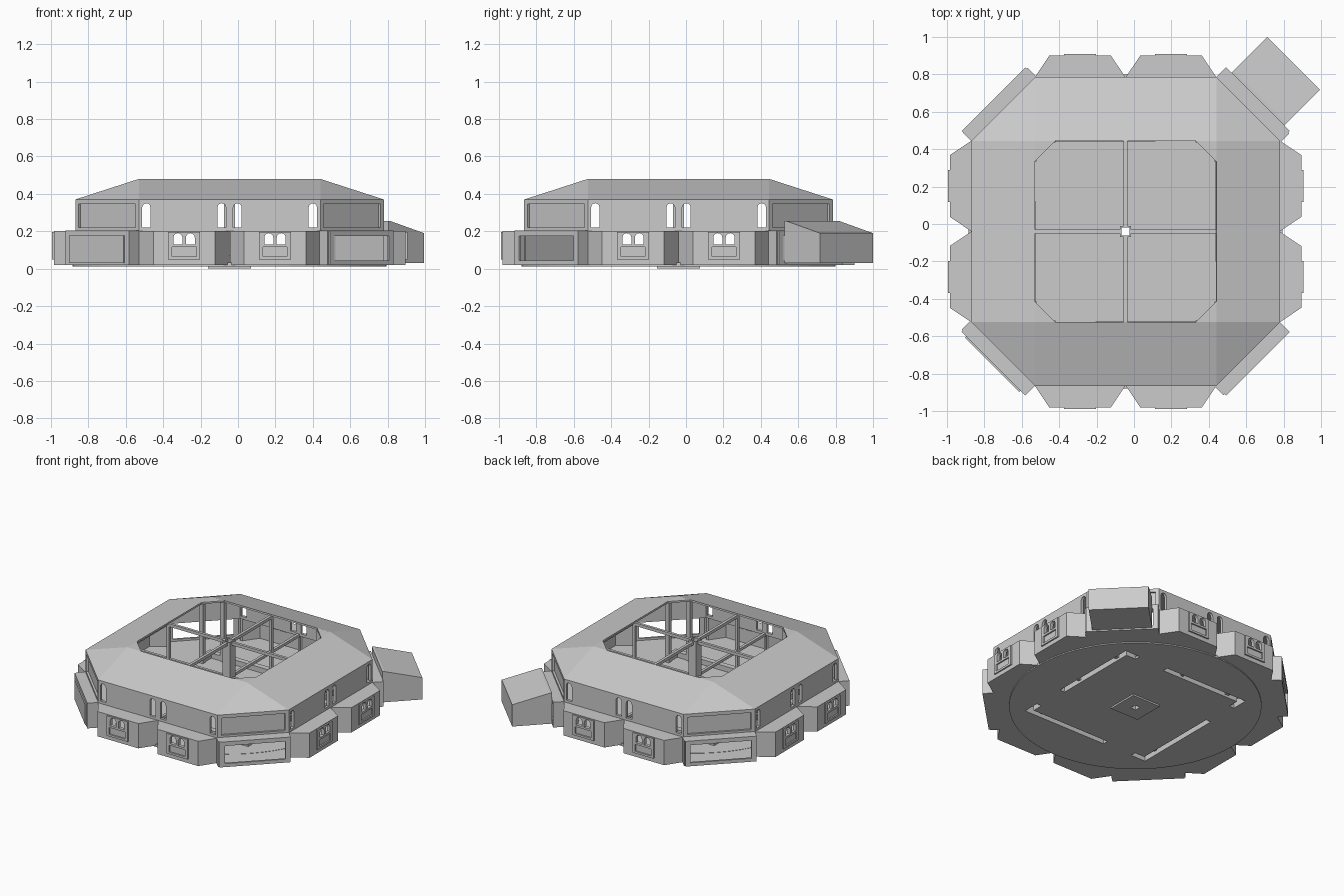
import bpy, bmesh
from math import pi, sin, cos, radians
from mathutils import Matrix

if "Cube" in bpy.data.objects:
    bpy.data.objects.remove(bpy.data.objects["Cube"])

CENTRE = Matrix.Translation((-0.045, -0.04, 0))
GREY = (0.6, 0.6, 0.6, 1)
plaster = bpy.data.materials.new("plain_grey")
plaster.use_nodes = True
plaster.diffuse_color = GREY
plaster.node_tree.nodes["Principled BSDF"].inputs["Base Color"].default_value = GREY


def turn(deg):
    return CENTRE @ Matrix.Rotation(radians(deg), 4, 'Z')


def add_object(name, mesh, matrix):
    ob = bpy.data.objects.new(name, mesh)
    bpy.context.scene.collection.objects.link(ob)
    ob.matrix_world = matrix
    mesh.materials.clear()
    mesh.materials.append(plaster)
    return ob


def sheet(name, loops, thick, matrix, open_bottom=False):
    """Extruded flat outline; every loop after the first is a hole."""
    cu = bpy.data.curves.new(name + "_outline", 'CURVE')
    cu.dimensions, cu.fill_mode, cu.extrude = '2D', 'BOTH', thick / 2
    for loop in loops:
        sp = cu.splines.new('POLY')
        sp.points.add(len(loop) - 1)
        for p, (x, y) in zip(sp.points, loop):
            p.co = (x, y, 0, 1)
        sp.use_cyclic_u = True
    tmp = bpy.data.objects.new(name + "_outline", cu)
    bpy.context.scene.collection.objects.link(tmp)
    dg = bpy.context.evaluated_depsgraph_get()
    mesh = bpy.data.meshes.new_from_object(tmp.evaluated_get(dg))
    bpy.data.objects.remove(tmp)
    bm = bmesh.new()
    bm.from_mesh(mesh)
    bmesh.ops.remove_doubles(bm, verts=bm.verts, dist=1e-5)
    bmesh.ops.recalc_face_normals(bm, faces=bm.faces)
    if open_bottom:
        low = [f for f in bm.faces if f.normal.z < -0.5]
        bmesh.ops.delete(bm, geom=low, context='FACES')
    for f in bm.faces:
        f.smooth = False
    bm.to_mesh(mesh)
    bm.free()
    mesh.name = name
    return add_object(name, mesh, matrix)


def slab(name, loops, z0, z1, deg=0, open_bottom=False):
    m = turn(deg) @ Matrix.Translation((0, 0, (z0 + z1) / 2))
    return sheet(name, loops, z1 - z0, m, open_bottom)


def wall(name, loops, dist, thick, deg, u=0):
    """Upright sheet whose outer face is dist from the centre."""
    m = turn(deg) @ Matrix.Translation((u, thick / 2 - dist, 0)) @ Matrix.Rotation(pi / 2, 4, 'X')
    return sheet(name, loops, thick, m)


def rect(x0, x1, y0, y1):
    return [(x0, y0), (x1, y0), (x1, y1), (x0, y1)]


def arch(cx, w, z0, z1, steps=6):
    r = w / 2
    top = [(cx + r * cos(pi * i / steps), z1 - r + r * sin(pi * i / steps)) for i in range(steps + 1)]
    return [(cx - r, z0), (cx + r, z0)] + top


def octagon(h, f):
    return [(-f, -h), (f, -h), (h, -f), (h, f), (f, h), (-f, h), (-h, f), (-h, -f)]


H, F, IN, CUT = 0.825, 0.485, 0.485, 0.375   # wall and roof opening sizes
CORNER, CW = (H + F) / 2 ** 0.5, (H - F) / 2 ** 0.5
EAVE, TOP, MID = 0.37, 0.48, 0.2
hole = rect(-0.022, 0.022, -0.022, 0.022)


# Floors, with hollow low walls in a pinwheel
def spin(pts, k):
    for _ in range(k):
        pts = [(-y, x) for x, y in pts]
    return pts


ell = [(0.52, 0.52), (0.4, 0.52), (0.4, 0.48), (0.48, 0.48), (0.48, -0.16), (0.52, -0.16)]
ells = [spin(ell, k) for k in range(4)]
plate = rect(-0.115, 0.115, -0.115, 0.115)
disc = [(0.84 * cos(pi * i / 32), 0.84 * sin(pi * i / 32)) for i in range(64)]
slab("floor", [octagon(H, F), plate] + ells, 0.02, 0.03)
slab("round_floor", [disc, plate] + ells, 0.012, 0.032)
slab("centre_plate", [plate, hole], 0, 0.034)
for e in ells:
    slab("low_wall", [e], 0.012, 0.07, open_bottom=True)

# Roof ring with hipped corners and a flat cut-off opening
bm = bmesh.new()
for k in range(4):
    for face in (
        [(-F, -H, EAVE), (F, -H, EAVE), (IN, -IN, TOP), (-IN, -IN, TOP)],
        [(F, -H, EAVE), (H, -F, EAVE), (IN, -IN, TOP)],
        [(IN, -IN, TOP), (IN, -CUT, TOP), (CUT, -IN, TOP)],
    ):
        rot = Matrix.Rotation(k * pi / 2, 3, 'Z')
        bm.faces.new([bm.verts.new(rot @ bm.verts.new(p).co) for p in face])
bmesh.ops.delete(bm, geom=[v for v in bm.verts if not v.link_faces], context='VERTS')
bmesh.ops.remove_doubles(bm, verts=bm.verts, dist=1e-4)
roof_mesh = bpy.data.meshes.new("roof")
bm.to_mesh(roof_mesh)
bm.free()
roof = add_object("roof", roof_mesh, CENTRE)
solid = roof.modifiers.new("thickness", 'SOLIDIFY')
solid.thickness, solid.offset = 0.012, -1

# Straight sides: upper wall with arched windows, two bays below, beams and posts
for deg in range(0, 360, 90):
    windows = [arch(x, 0.045, 0.22, 0.35) for x in (-0.445, -0.042, 0.042, 0.445)]
    wall("upper_wall", [rect(-F, F, MID, EAVE)] + windows, H, 0.02, deg)
    for u in (-0.243, 0.243):
        pair = [arch(x, 0.048, 0.13, 0.19) for x in (-0.033, 0.033)]
        wall("bay_front", [rect(-0.165, 0.165, 0.02, MID)] + pair, 0.94, 0.015, deg, u)
        sill = rect(-0.065, 0.065, 0.065, 0.115)
        wall("bay_window_frame", [rect(-0.085, 0.085, 0.05, 0.197), sill] + pair, 0.95, 0.01, deg, u)
        base = [(u - 0.242, -H), (u - 0.165, -0.94), (u + 0.165, -0.94), (u + 0.242, -H)]
        slab("bay_floor", [base], 0.02, 0.03, deg)
        slab("bay_roof", [base], MID - 0.008, MID + 0.002, deg)
        for s in (-1, 1):
            side = [(u + s * 0.242, -H), (u + s * 0.165, -0.94),
                    (u + s * 0.15, -0.93), (u + s * 0.227, -H)]
            slab("bay_side", [side], 0.02, MID, deg)
    slab("upper_beam", [rect(-0.01, 0.01, -IN, -0.022)], 0.45, 0.472, deg)
    slab("lower_beam", [rect(-0.01, 0.01, -H + 0.01, -0.022)], 0.195, 0.215, deg)
    slab("middle_post", [rect(-0.01, 0.01, -0.5, -0.48)], 0.03, 0.47, deg)
    for s in (-1, 1):
        slab("roof_post", [rect(s * 0.39 - 0.015, s * 0.39 + 0.015, -0.505, -0.475)], 0.03, 0.47, deg)
slab("centre_post", [rect(-0.03, 0.03, -0.03, 0.03), hole], 0.03, 0.475)

# Corner sides: recessed upper panel and a box bay with a wide opening
for deg in range(45, 360, 90):
    wall("corner_frame", [rect(-CW, CW, MID, EAVE), rect(-0.215, 0.215, 0.22, 0.345)],
         CORNER, 0.015, deg)
    wall("corner_panel", [rect(-CW, CW, MID, EAVE)], CORNER - 0.015, 0.008, deg)
    wall("corner_bay_front", [rect(-CW, CW, 0.02, 0.205), rect(-0.205, 0.205, 0.045, 0.175)],
         1.0, 0.015, deg)
    box = rect(-CW, CW, -0.99, -CORNER)
    slab("corner_bay_floor", [box], 0.02, 0.03, deg)
    slab("corner_bay_roof", [box], 0.195, 0.205, deg)
    for s in (-1, 1):
        slab("corner_bay_side", [rect(s * CW - 0.008, s * CW + 0.001, -0.99, -CORNER)], 0.02, 0.205, deg)
wall("closed_bay_panel", [rect(-0.205, 0.205, 0.03, 0.178)], 1.008, 0.02, 315)

# Lean-to annex on the back left corner
profile = [(1.0, 0.03), (1.27, 0.03), (1.27, 0.19), (1.015, 0.255), (1.0, 0.255)]
axes = Matrix(((0, 0, 1, 0), (-1, 0, 0, 0), (0, 1, 0, 0), (0, 0, 0, 1)))
sheet("annex", [profile], 0.4, turn(135) @ axes)
